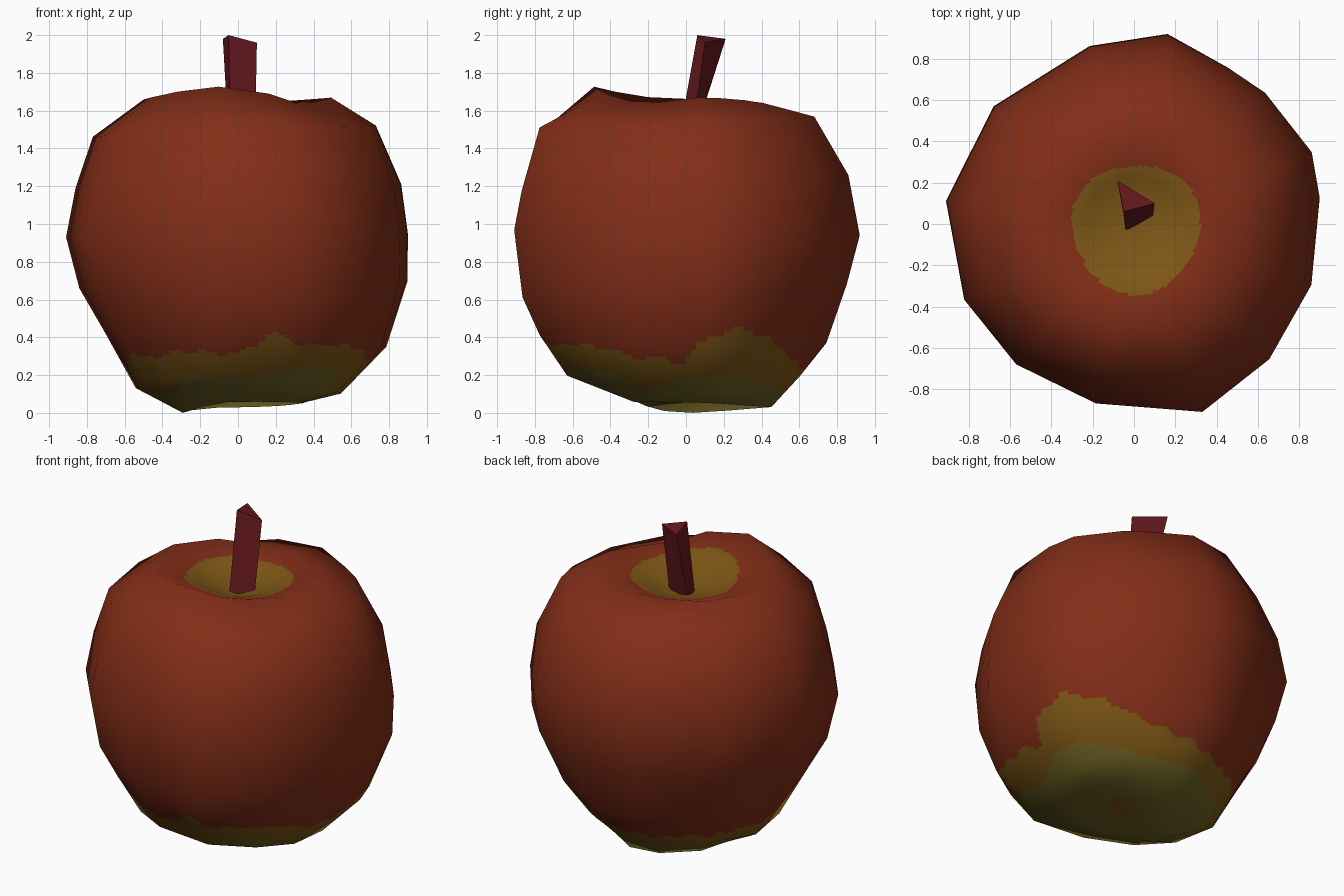
import bpy, bmesh, math
from mathutils import Vector

if "Cube" in bpy.data.objects:
    bpy.data.objects.remove(bpy.data.objects["Cube"])


def material(name, rgb):
    m = bpy.data.materials.new(name)
    m.diffuse_color = (*rgb, 1)
    m.use_nodes = True
    m.node_tree.nodes["Principled BSDF"].inputs["Base Color"].default_value = m.diffuse_color
    return m


red = material("red skin", (0.224, 0.027, 0.009))
yellow = material("ochre yellow", (0.208, 0.095, 0.008))
olive = material("olive green", (0.165, 0.13, 0.018))
maroon = material("maroon stem", (0.135, 0.010, 0.013))

# Plan outline of the fruit: angle in degrees, radius
OUTLINE = [(8, .908), (22, .928), (45, .898), (59, .883), (80, .934), (104, .888),
           (140, .887), (173, .917), (204, .90), (230, .887), (258, .888),
           (290, .968), (315, .926), (341, .908)]

# Rings from bottom to top: radii then heights, toward +x, +y, -x, -y
RINGS = [((.35, .45, .29, .27), (.055, .03, .00, .06)),
         ((.55, .60, .54, .64), (.10, .20, .13, .21)),
         ((.81, .75, .70, .77), (.35, .37, .42, .42)),
         ((.91, .84, .84, .86), (.70, .68, .66, .60)),
         ((.91, .91, .91, .91), (.95, .94, .93, .97)),
         ((.875, .85, .86, .87), (1.21, 1.26, 1.19, 1.17)),
         ((.74, .67, .77, .78), (1.52, 1.57, 1.46, 1.51)),
         ((.50, .40, .50, .51), (1.67, 1.64, 1.66, 1.73)),
         ((.25, .23, .25, .25), (1.59, 1.58, 1.59, 1.61))]

# Skin patch heights round the base: angle, ochre top, olive top
PATCH = [(-180, .23, .10), (-150, .31, .10), (-135, .29, .11), (-118, .33, .20),
         (-90, .31, .18), (-76, .42, .21), (-66, .36, .22), (-50, .36, .24),
         (-35, .35, .20), (-26, .30, .12), (-12, .29, .13), (-2, .26, .19),
         (8, .40, .20), (20, .45, .20), (34, .41, .18), (52, .31, .14),
         (75, .24, .12), (105, .20, .11), (180, .23, .10)]


def around(values, a):
    """Blend four directional values at angle a."""
    e, n, w, s = values
    c, d = math.cos(a), math.sin(a)
    return (e if c > 0 else w) * c * c + (n if d > 0 else s) * d * d


def patch(a):
    """Ochre and olive heights at angle a, between the listed points."""
    deg = math.degrees(a)
    for (a0, y0, g0), (a1, y1, g1) in zip(PATCH, PATCH[1:]):
        if deg <= a1:
            t = (deg - a0) / (a1 - a0)
            return y0 + t * (y1 - y0), g0 + t * (g1 - g0)
    return PATCH[-1][1:]


def link(name, bm, mats):
    me = bpy.data.meshes.new(name)
    bm.to_mesh(me)
    bm.free()
    for m in mats:
        me.materials.append(m)
    ob = bpy.data.objects.new(name, me)
    bpy.context.collection.objects.link(ob)
    return ob


# Fruit body: lofted low-poly rings closed by a dimple at each end
bm = bmesh.new()
loops = []
for k, (radii, heights) in enumerate(RINGS):
    loop = []
    for deg, plan in OUTLINE:
        a = math.radians(deg)
        r = around(radii, a) * plan / .91
        z = around(heights, a)
        if k == 7 and deg > 270:      # rim sinks and draws in at the front right
            r *= 1 + .22 * math.sin(2 * a)
            z += .05 * math.sin(2 * a)
        if k == 2 and deg < 90:       # back right is flatter low down
            r -= .05 * math.sin(2 * a)
        loop.append(bm.verts.new((r * math.cos(a), r * math.sin(a), z)))
    loops.append(loop)
n = len(OUTLINE)
for lo, hi in zip(loops, loops[1:]):
    for i in range(n):
        j = (i + 1) % n
        bm.faces.new((lo[i], lo[j], hi[j], hi[i]))
base = bm.verts.new((0, 0, .09))
pit = bm.verts.new((0, 0, 1.50))
for i in range(n):
    j = (i + 1) % n
    bm.faces.new((loops[0][j], loops[0][i], base))
    bm.faces.new((loops[-1][i], loops[-1][j], pit))

# Keep the coarse smooth normals while cutting the faces finely for the colour patches
bm.normal_update()
layer = bm.verts.layers.float_vector.new("soft")
for v in bm.verts:
    v[layer] = v.normal
bmesh.ops.subdivide_edges(bm, edges=bm.edges[:], cuts=12, use_grid_fill=True)
bm.verts.ensure_lookup_table()
soft = [Vector(v[layer]).normalized() for v in bm.verts]

# Skin colours: yellow pit, ochre band and olive base with wavy borders
for f in bm.faces:
    f.smooth = True
    c = f.calc_center_median()
    a, r = math.atan2(c.y, c.x), math.hypot(c.x, c.y)
    if c.z > 1.2:
        edge = .312 + .012 * math.sin(3 * a)
        f.material_index = 1 if math.hypot(c.x - .01, c.y + .02) < edge else 0
    else:
        band, green = patch(a)
        band += .01 * math.sin(23 * a)
        if c.z < green and math.hypot((c.x - .08) / 1.3, c.y + .02) > .09 + .02 * math.sin(3 * a):
            f.material_index = 2
        elif c.z < band:
            f.material_index = 1
bm.verts.layers.float_vector.remove(layer)
fruit = link("fruit", bm, [red, yellow, olive])
fruit.data.normals_split_custom_set_from_vertices(soft)

# Stem: leaning three-sided stick with a slanted tip
bm = bmesh.new()
low = [bm.verts.new(p) for p in ((-.05, .04, 1.45), (-.04, -.04, 1.45), (.09, .03, 1.45))]
top = [bm.verts.new(p) for p in ((-.08, .21, 1.98), (-.05, .06, 2.0), (.10, .10, 1.96))]
for i in range(3):
    j = (i + 1) % 3
    bm.faces.new((low[i], low[j], top[j], top[i]))
bm.faces.new(top)
bm.faces.new(low[::-1])
bmesh.ops.recalc_face_normals(bm, faces=bm.faces[:])
link("stem", bm, [maroon])
